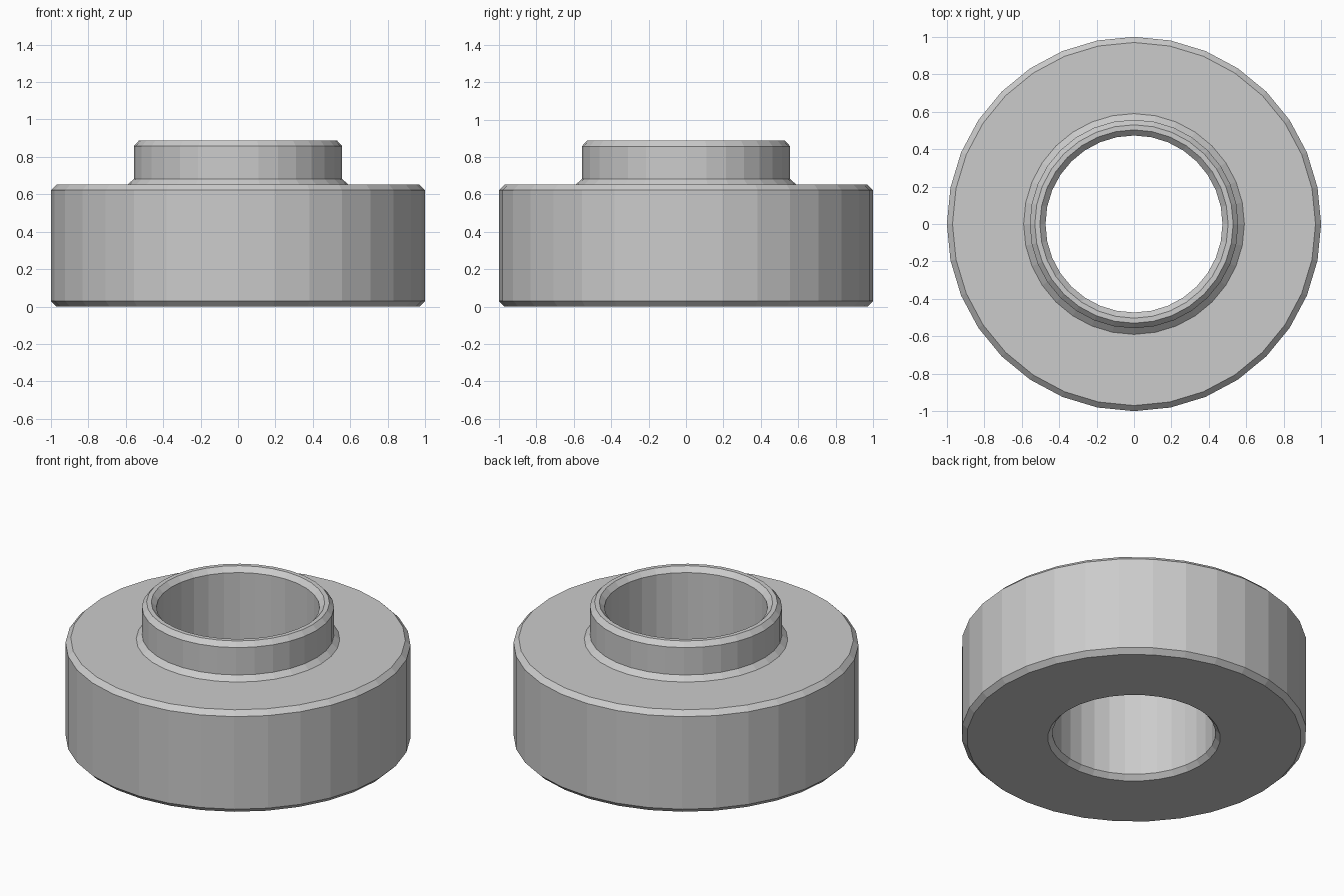
import bpy
import bmesh
import math

cube = bpy.data.objects.get("Cube")
if cube:
    bpy.data.objects.remove(cube, do_unlink=True)

SIDES = 32

grey = bpy.data.materials.new("plain_grey")
grey.use_nodes = True
colour = (0.6, 0.6, 0.6, 1.0)
grey.diffuse_color = colour
grey.node_tree.nodes["Principled BSDF"].inputs["Base Color"].default_value = colour


def lathe(name, profile, material):
    """Revolve a closed (radius, height) profile about the z axis."""
    bm = bmesh.new()
    rings = []
    for i in range(SIDES):
        a = math.tau * i / SIDES
        rings.append([bm.verts.new((r * math.cos(a), r * math.sin(a), z))
                      for r, z in profile])
    for i in range(SIDES):
        here, after = rings[i], rings[(i + 1) % SIDES]
        for j in range(len(profile)):
            k = (j + 1) % len(profile)
            bm.faces.new((here[j], after[j], after[k], here[k]))
    bmesh.ops.recalc_face_normals(bm, faces=bm.faces)
    mesh = bpy.data.meshes.new(name)
    bm.to_mesh(mesh)
    bm.free()
    mesh.materials.append(material)
    obj = bpy.data.objects.new(name, mesh)
    bpy.context.collection.objects.link(obj)
    return obj


# Chamfered flange, filleted collar and through bore in one profile
lathe("collared_bushing", [
    (0.50, 0.0), (0.97, 0.0), (1.0, 0.03),       # underside and lower chamfer
    (1.0, 0.622), (0.97, 0.652),                 # outer wall and upper chamfer
    (0.59, 0.652), (0.557, 0.682),               # fillet at the collar foot
    (0.557, 0.857), (0.53, 0.887),               # collar wall and rim chamfer
    (0.503, 0.887), (0.473, 0.857),              # rim and bore chamfer
    (0.473, 0.03),                               # bore wall
], grey)
